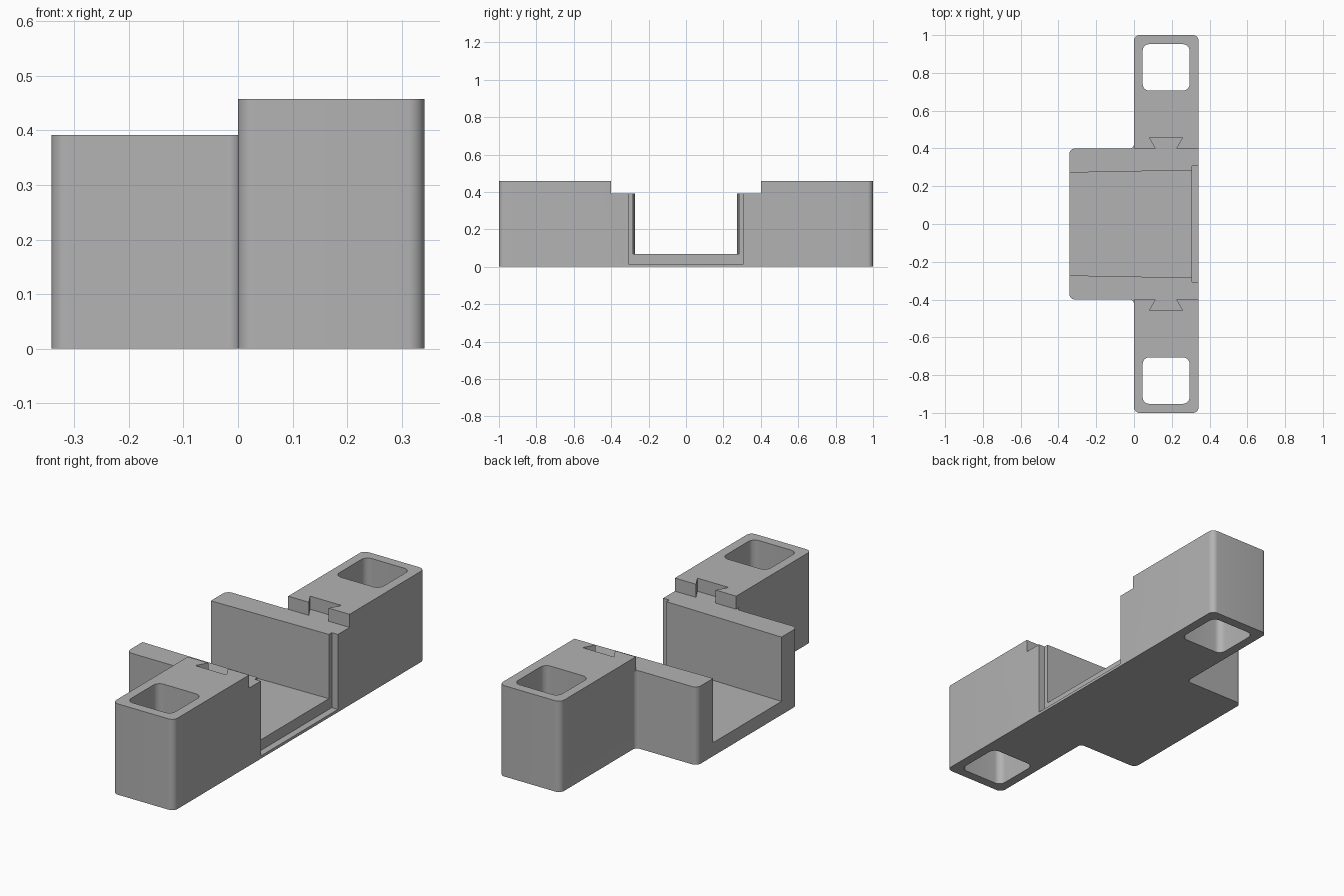
import bpy
import bmesh
from math import cos, sin, pi, radians
from mathutils import Vector

cube = bpy.data.objects.get("Cube")
if cube:
    bpy.data.objects.remove(cube, do_unlink=True)

HALF_X, HALF_Y = 0.342, 1.0
SADDLE_Y = 0.4              # half depth of the central saddle
SADDLE_Z, TOP_Z = 0.392, 0.458
FLOOR_Z = 0.068             # channel floor

grey = bpy.data.materials.new("plain grey")
grey.use_nodes = True
grey.diffuse_color = (0.45, 0.45, 0.45, 1)
grey.node_tree.nodes["Principled BSDF"].inputs["Base Color"].default_value = grey.diffuse_color


def rounded(corners, steps=8):
    """Outline from (x, y, radius) corners; rounded corners are right angles."""
    pts = []
    for i, (x, y, r) in enumerate(corners):
        p = Vector((x, y))
        if not r:
            pts.append(p)
            continue
        u = (Vector(corners[i - 1][:2]) - p).normalized()
        v = (Vector(corners[(i + 1) % len(corners)][:2]) - p).normalized()
        centre = p + r * (u + v)
        for k in range(steps + 1):
            a = k / steps * pi / 2
            pts.append(centre - r * (v * cos(a) + u * sin(a)))
    return pts


def rectangle(x0, x1, y0, y1, r=0):
    return rounded([(x0, y0, r), (x1, y0, r), (x1, y1, r), (x0, y1, r)])


def prism(name, outline, z0, z1):
    bm = bmesh.new()
    face = bm.faces.new([bm.verts.new((p[0], p[1], z0)) for p in outline])
    top = bmesh.ops.extrude_face_region(bm, geom=[face])["geom"]
    bmesh.ops.translate(bm, vec=(0, 0, z1 - z0),
                        verts=[g for g in top if isinstance(g, bmesh.types.BMVert)])
    bmesh.ops.recalc_face_normals(bm, faces=bm.faces)
    mesh = bpy.data.meshes.new(name)
    bm.to_mesh(mesh)
    bm.free()
    mesh.materials.append(grey)
    obj = bpy.data.objects.new(name, mesh)
    bpy.context.collection.objects.link(obj)
    return obj


def mirrored(half):
    """Close a half outline (running from -y side) with its mirror in y."""
    return half + [(x, -y, *rest) for x, y, *rest in reversed(half)]


# T-shaped body with rounded outer corners and filleted inner corners
body = prism("bracket_body", rounded(mirrored([
    (-HALF_X, -SADDLE_Y, 0.03), (0, -SADDLE_Y, 0.022),
    (0, -HALF_Y, 0.03), (HALF_X, -HALF_Y, 0.03)])), 0, TOP_Z)

# Lowered saddle top, including the dovetail notches in both end blocks
saddle_cut = prism("saddle_cutter", mirrored([
    (-0.5, -0.5), (0, -0.5), (0, -SADDLE_Y), (0.115, -SADDLE_Y),
    (0.082, -0.458), (0.257, -0.458), (0.224, -SADDLE_Y), (0.5, -SADDLE_Y)]),
    SADDLE_Z, 0.6)

# Slightly flared channel and the shallow slot at its wide end
channel_cut = prism("channel_cutter", mirrored([(-0.4, -0.271), (0.4, -0.286)]), FLOOR_Z, 0.7)
slot_cut = prism("slot_cutter", rectangle(0.308, 0.5, -0.307, 0.307), 0.014, 0.8)

# Rounded square holes through the end blocks
hole_cuts = [prism("hole_cutter", rectangle(0.046, 0.294, min(s * 0.706, s * 0.952),
                                           max(s * 0.706, s * 0.952), 0.035), -0.1, 0.7)
             for s in (-1, 1)]

bpy.ops.object.select_all(action="DESELECT")
body.select_set(True)
bpy.context.view_layer.objects.active = body
for cutter in [saddle_cut, channel_cut, slot_cut, *hole_cuts]:
    cutter.hide_render = True
    mod = body.modifiers.new(cutter.name, "BOOLEAN")
    mod.operation, mod.solver, mod.object = "DIFFERENCE", "EXACT", cutter
    bpy.ops.object.modifier_apply(modifier=mod.name)
    bpy.data.objects.remove(cutter, do_unlink=True)

bpy.ops.object.shade_smooth_by_angle(angle=radians(30))
